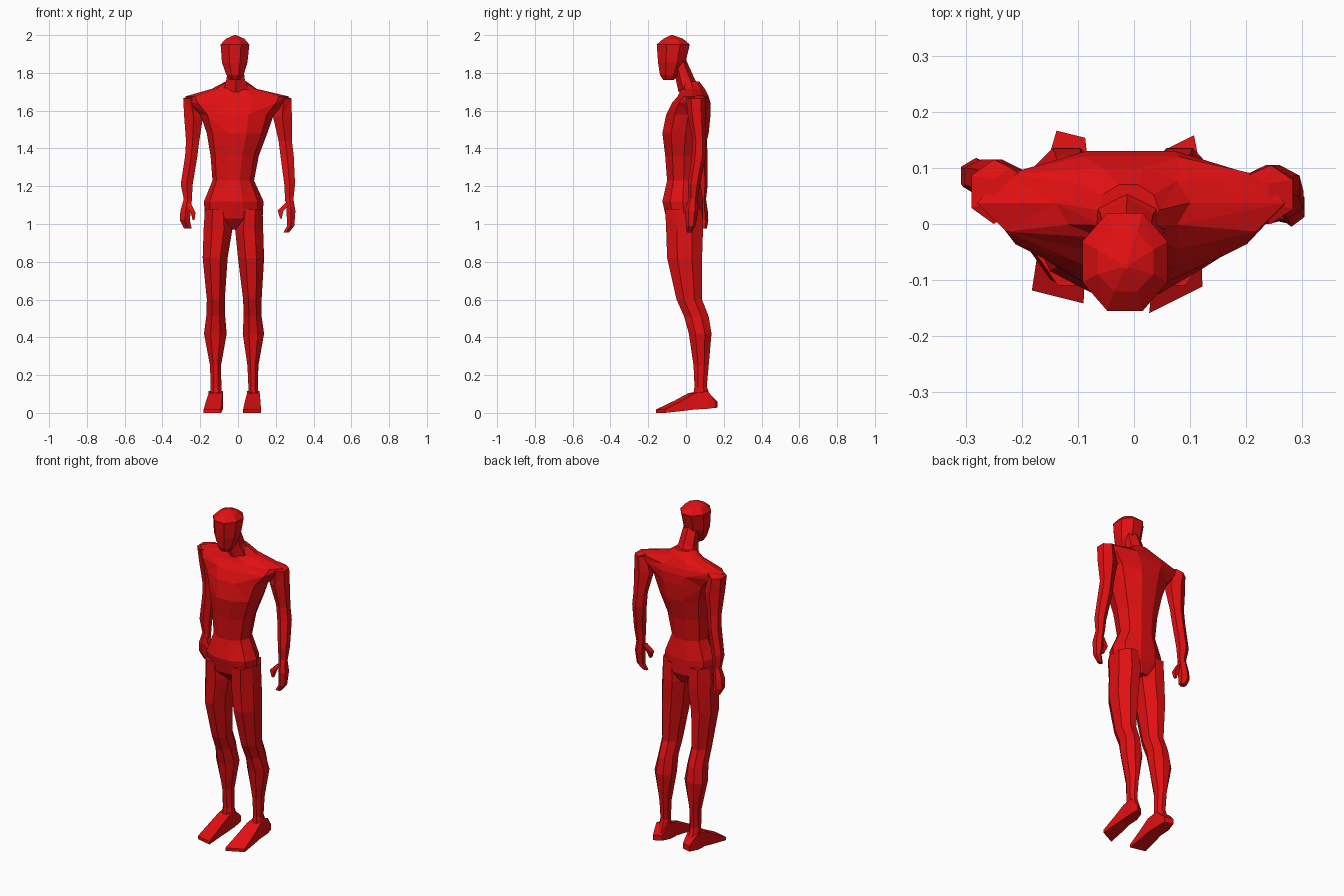
import bpy, bmesh, math

red = bpy.data.materials.new("body red")
red.diffuse_color = (0.75, 0.005, 0.006, 1)


def loft(name, rings, n=8, axis='z', half=True, skew=0.0):
    """Skin closed rings. Ring: (pos, a0, a1, b0, b1); a is x, b is y (or z when axis is 'y')."""
    bm = bmesh.new()
    off = 0.5 if half else 0.0
    unit = [(math.cos(2 * math.pi * (i + off) / n), math.sin(2 * math.pi * (i + off) / n)) for i in range(n)]
    ma, mb = max(u[0] for u in unit), max(u[1] for u in unit)
    loops = []
    for p, a0, a1, b0, b1 in rings:
        loop = []
        for ca, cb in unit:
            da = ca / ma * (a1 - a0) / 2
            a = (a0 + a1) / 2 + da
            b = (b0 + b1) / 2 + cb / mb * (b1 - b0) / 2
            loop.append(bm.verts.new((a, b, p) if axis == 'z' else (a, p + skew * da, b)))
        loops.append(loop)
    # alternate diagonals give the faceted look
    for k, (lo, hi) in enumerate(zip(loops, loops[1:])):
        for i in range(n):
            j = (i + 1) % n
            q = [lo[i], lo[j], hi[j], hi[i]]
            s = (i + k) % 2
            bm.faces.new((q[s], q[s + 1], q[s + 2]))
            bm.faces.new((q[s], q[s + 2], q[(s + 3) % 4]))
    bm.faces.new(loops[0][::-1])
    bm.faces.new(loops[-1])
    bmesh.ops.recalc_face_normals(bm, faces=bm.faces)
    mesh = bpy.data.meshes.new(name)
    bm.to_mesh(mesh)
    bm.free()
    mesh.materials.append(red)
    obj = bpy.data.objects.new(name, mesh)
    bpy.context.collection.objects.link(obj)
    return obj


# torso: crotch, hips, waist, ribs, chest, shoulders, collar
loft("torso", [
    (0.97, -0.08, 0.03, -0.05, 0.06),
    (1.03, -0.175, 0.13, -0.105, 0.09),
    (1.12, -0.18, 0.135, -0.125, 0.09),
    (1.23, -0.135, 0.085, -0.10, 0.075),
    (1.36, -0.145, 0.11, -0.11, 0.09),
    (1.48, -0.165, 0.155, -0.125, 0.12),
    (1.58, -0.20, 0.19, -0.105, 0.13),
    (1.64, -0.26, 0.25, -0.075, 0.13),
    (1.675, -0.28, 0.27, -0.045, 0.12),
    (1.715, -0.14, 0.10, -0.025, 0.10),
    (1.755, -0.065, 0.045, -0.02, 0.07),
], n=10, half=False)

# neck and head
loft("neck", [
    (1.70, -0.08, 0.06, -0.04, 0.08),
    (1.77, -0.06, 0.035, -0.055, 0.045),
    (1.87, -0.055, 0.025, -0.07, 0.0),
], n=6)
loft("head", [
    (1.762, -0.045, 0.012, -0.12, -0.065),
    (1.79, -0.062, 0.03, -0.138, -0.035),
    (1.855, -0.085, 0.05, -0.148, -0.003),
    (1.95, -0.092, 0.06, -0.155, 0.02),
    (1.98, -0.065, 0.035, -0.12, -0.015),
    (2.0, -0.02, -0.01, -0.08, -0.07),
])

# arms, from wrist to shoulder
loft("arm_right", [
    (1.12, -0.285, -0.245, 0.065, 0.105),
    (1.21, -0.303, -0.24, 0.055, 0.115),
    (1.36, -0.28, -0.215, 0.045, 0.115),
    (1.44, -0.275, -0.205, 0.04, 0.11),
    (1.57, -0.285, -0.185, 0.015, 0.115),
    (1.665, -0.29, -0.21, 0.0, 0.115),
    (1.68, -0.25, -0.19, 0.02, 0.10),
], n=6)
loft("arm_left", [
    (1.12, 0.25, 0.292, 0.015, 0.06),
    (1.21, 0.245, 0.302, 0.01, 0.075),
    (1.36, 0.225, 0.295, 0.03, 0.105),
    (1.44, 0.215, 0.285, 0.035, 0.105),
    (1.57, 0.185, 0.285, 0.01, 0.105),
    (1.665, 0.205, 0.283, 0.0, 0.105),
    (1.68, 0.18, 0.24, 0.02, 0.09),
], n=6)

# hands: palm with curled fingers, and a thumb
loft("hand_right", [
    (0.975, -0.285, -0.245, 0.075, 0.11),
    (1.02, -0.308, -0.255, 0.055, 0.118),
    (1.07, -0.305, -0.25, 0.05, 0.115),
    (1.14, -0.285, -0.245, 0.065, 0.105),
], n=6)
loft("thumb_right", [
    (1.02, -0.24, -0.23, 0.06, 0.075),
    (1.06, -0.25, -0.225, 0.05, 0.08),
    (1.11, -0.28, -0.25, 0.06, 0.095),
], n=4)
loft("hand_left", [
    (0.955, 0.24, 0.27, 0.005, 0.03),
    (0.99, 0.26, 0.298, 0.0, 0.05),
    (1.07, 0.257, 0.304, -0.005, 0.065),
    (1.14, 0.252, 0.292, 0.015, 0.06),
], n=6)
loft("thumb_left", [
    (1.03, 0.222, 0.232, 0.0, 0.015),
    (1.07, 0.21, 0.24, 0.0, 0.03),
    (1.11, 0.25, 0.28, 0.01, 0.045),
], n=4)

# legs: (z, left x range, right x range, y range)
leg = [
    (0.07, 0.055, 0.11, -0.15, -0.085, 0.035, 0.135),
    (0.14, 0.055, 0.105, -0.145, -0.088, 0.045, 0.11),
    (0.25, 0.05, 0.108, -0.148, -0.09, 0.04, 0.12),
    (0.42, 0.025, 0.138, -0.18, -0.06, 0.015, 0.135),
    (0.51, 0.03, 0.125, -0.168, -0.068, -0.01, 0.12),
    (0.60, 0.027, 0.125, -0.165, -0.07, -0.05, 0.085),
    (0.82, 0.0, 0.138, -0.187, -0.055, -0.10, 0.085),
    (0.97, -0.015, 0.133, -0.182, -0.03, -0.105, 0.09),
    (1.08, 0.0, 0.13, -0.175, -0.04, -0.11, 0.085),
]
loft("leg_left", [(r[0], r[1], r[2], r[5], r[6]) for r in leg])
loft("leg_right", [(r[0], r[3], r[4], r[5], r[6]) for r in leg])

# feet: heel, ankle, instep, toe, splayed slightly outwards
for name, heel, ankle, toe, y_toe, y_heel, skew in (
        ("foot_left", (0.063, 0.107), (0.048, 0.115), (0.027, 0.122), -0.135, 0.147, 0.5),
        ("foot_right", (-0.138, -0.087), (-0.155, -0.08), (-0.182, -0.09), -0.13, 0.16, -0.25)):
    mid = [(a + t) / 2 for a, t in zip(ankle, toe)]
    loft(name, [
        (y_heel, *heel, 0.028, 0.06),
        (0.10, *ankle, 0.022, 0.115),
        (0.03, *ankle, 0.018, 0.105),
        (-0.04, *mid, 0.01, 0.065),
        (y_toe, *toe, 0.0, 0.018),
    ], n=4, axis='y', skew=skew)
